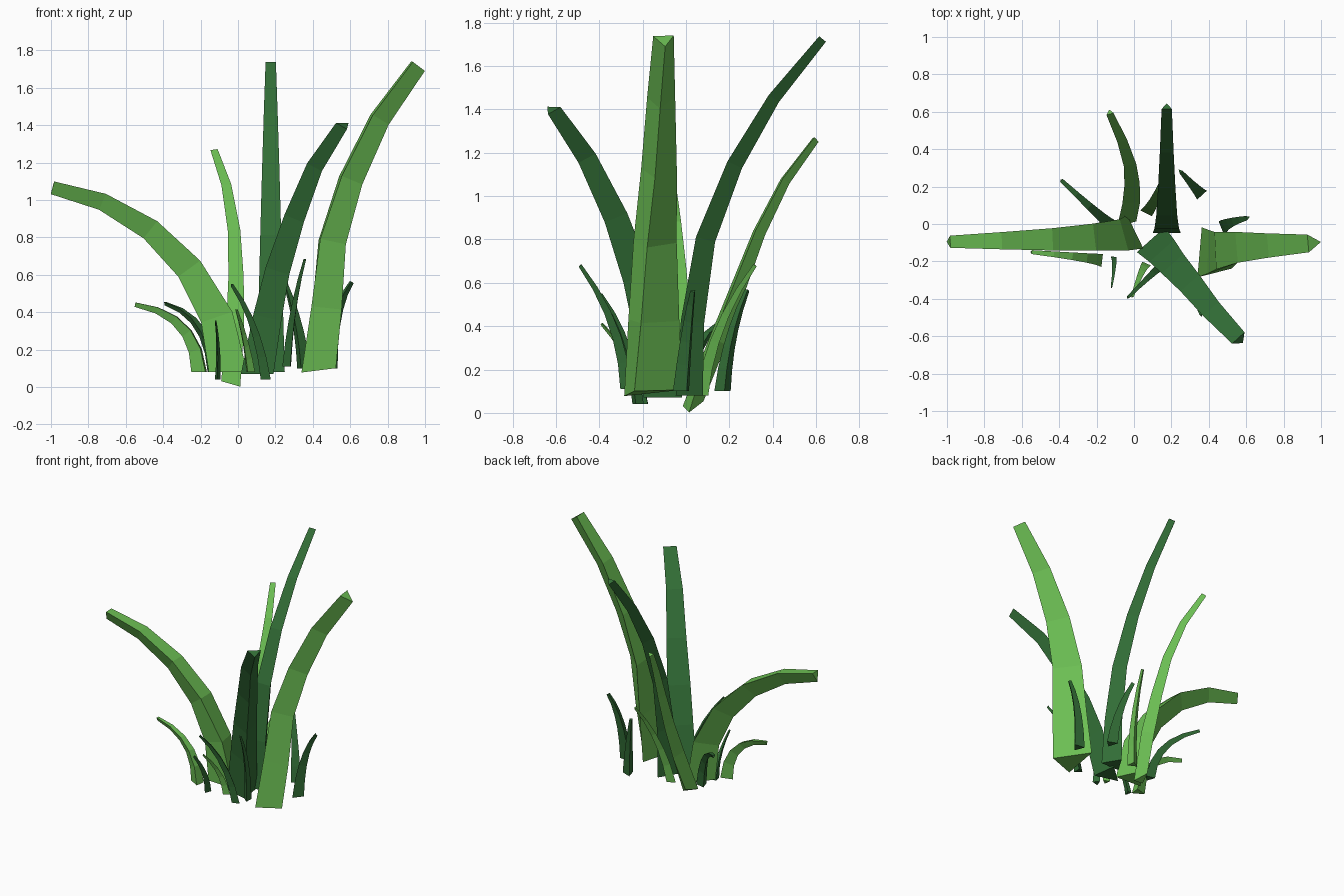
import bpy
import math
from mathutils import Vector

if "Cube" in bpy.data.objects:
    bpy.data.objects.remove(bpy.data.objects["Cube"])


def material(name, rgb):
    m = bpy.data.materials.new(name)
    m.diffuse_color = (*rgb, 1)
    m.use_nodes = True
    m.node_tree.nodes["Principled BSDF"].inputs["Base Color"].default_value = m.diffuse_color
    return m


LIGHT = material("light_green", (0.15, 0.52, 0.088))
DARK = material("dark_green", (0.032, 0.155, 0.037))


def blade(name, mat, path, width, depth, twist=0.0, skew=0.0, base_axis=(0, 0, 1)):
    """Tapered triangular blade: flat inner face, ridge on the outer side."""
    pts = [Vector(p) for p in path]
    n = len(pts)
    lean = pts[-1] - pts[0]
    heading = math.atan2(lean.y, lean.x)
    verts, faces = [], []
    for i, p in enumerate(pts):
        t = i / (n - 1)
        tan = (pts[min(i + 1, n - 1)] - pts[max(i - 1, 0)]).normalized()
        if i == 0:
            tan = Vector(base_axis).normalized()
        a = heading + math.radians(twist) * (1 - t) ** 2
        side = Vector((-math.sin(a), math.cos(a), 0))
        out = side.cross(tan).normalized()
        side = tan.cross(out).normalized()
        w = (width[0] + (width[1] - width[0]) * t) / 2
        d = (depth[0] + (depth[1] - depth[0]) * t) / 2
        verts += [p + side * w - out * d, p - side * w - out * d,
                  p + out * d + side * skew * (1 - t)]
    for i in range(n - 1):
        for k in range(3):
            a, b = i * 3 + k, i * 3 + (k + 1) % 3
            faces.append((a, b, b + 3, a + 3))
    faces += [(2, 1, 0), (3 * n - 3, 3 * n - 2, 3 * n - 1)]
    me = bpy.data.meshes.new(name)
    me.from_pydata(verts, [], faces)
    me.materials.append(mat)
    ob = bpy.data.objects.new(name, me)
    bpy.context.collection.objects.link(ob)
    return ob


def arc(base, ctrl, tip, n=5):
    """Quadratic curve from base to tip."""
    b, c, e = Vector(base), Vector(ctrl), Vector(tip)
    return [b * (1 - t) ** 2 + c * 2 * t * (1 - t) + e * t * t
            for t in (i / n for i in range(n + 1))]


# Large blades
blade("left_blade", LIGHT,
      [(-.075, -.08, .08), (-.125, -.08, .37), (-.265, -.08, .63),
       (-.47, -.085, .84), (-.725, -.09, .99), (-.992, -.095, 1.065)],
      (.20, .065), (.18, .07), 25)
blade("right_blade", LIGHT,
      [(.44, -.16, .10), (.475, -.15, .42), (.505, -.14, .775),
       (.605, -.12, 1.105), (.76, -.11, 1.43), (.965, -.10, 1.715)],
      (.27, .095), (.18, .085), -12, -.07, (-.1, -.1, 1))
blade("back_blade", DARK,
      [(.175, .015, .08), (.175, .03, .42), (.175, .09, .80),
       (.175, .225, 1.145), (.175, .405, 1.45), (.175, .63, 1.725)],
      (.15, .055), (.125, .04))
blade("front_blade", DARK,
      [(.14, -.14, .07), (.19, -.19, .37), (.24, -.25, .62),
       (.325, -.345, .90), (.43, -.475, 1.175), (.57, -.623, 1.395)],
      (.20, .09), (.15, .05))
blade("back_left_blade", LIGHT,
      [(-.045, .04, .035), (-.02, .15, .33), (-.015, .245, .58),
       (-.025, .34, .83), (-.065, .46, 1.07), (-.13, .60, 1.26)],
      (.11, .04), (.09, .03), base_axis=(.4, -.4, 1))

# Small blades around the base
small = [
    (LIGHT, (-.21, -.19, .08), (-.23, -.18, .39), (-.55, -.15, .44), .07, .08),
    (DARK, (-.14, .01, .08), (-.17, .03, .38), (-.39, .235, .445), .07, .06),
    (DARK, (-.11, -.20, .04), (-.10, -.22, .20), (-.12, -.34, .35), .03, .05),
    (LIGHT, (.06, -.23, .08), (.04, -.24, .25), (-.01, -.39, .41), .05, .04),
    (DARK, (.14, -.23, .04), (.10, -.26, .35), (-.035, -.395, .545), .05, .05),
    (DARK, (.27, -.28, .11), (.29, -.30, .42), (.36, -.49, .68), .05, .05),
    (DARK, (.50, -.01, .10), (.51, .015, .42), (.61, .035, .56), .08, .07),
    (DARK, (.34, .18, .10), (.32, .20, .36), (.245, .285, .565), .07, .07),
    (LIGHT, (.075, .08, .08), (.12, .12, .40), (.19, .32, .68), .07, .05),
]
for i, (mat, b, c, e, w, d) in enumerate(small):
    blade(f"small_blade_{i + 1}", mat, arc(b, c, e), (w, w * .3), (d, d * .3))
